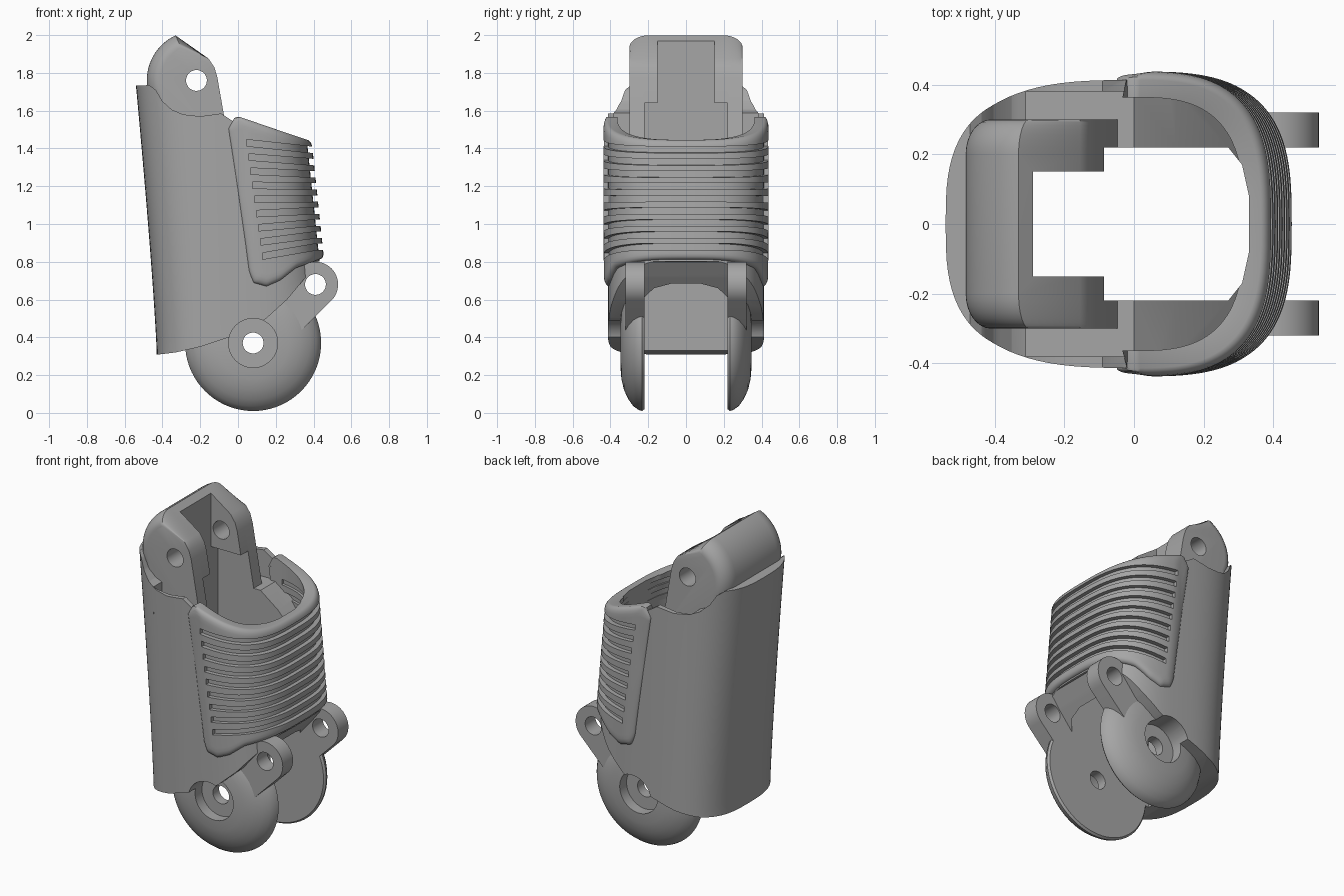
import bpy, bmesh, math
from mathutils import Vector

if "Cube" in bpy.data.objects:
    bpy.data.objects.remove(bpy.data.objects["Cube"], do_unlink=True)

grey = bpy.data.materials.new("matte_grey")
grey.use_nodes = True
COLOR = (0.38, 0.38, 0.38, 1)
grey.diffuse_color = COLOR
grey.node_tree.nodes["Principled BSDF"].inputs["Base Color"].default_value = COLOR


def loft(name, rings, closed=False):
    """Skin a list of equal-length rings; cap the ends unless closed."""
    bm = bmesh.new()
    rows = [[bm.verts.new(p) for p in ring] for ring in rings]
    n = len(rows[0])
    pairs = list(zip(rows, rows[1:])) + ([(rows[-1], rows[0])] if closed else [])
    for a, b in pairs:
        for i in range(n):
            j = (i + 1) % n
            bm.faces.new((a[i], a[j], b[j], b[i]))
    if not closed:
        bm.faces.new(rows[0])
        bm.faces.new(rows[-1])
    bmesh.ops.recalc_face_normals(bm, faces=bm.faces)
    mesh = bpy.data.meshes.new(name)
    bm.to_mesh(mesh)
    bm.free()
    obj = bpy.data.objects.new(name, mesh)
    bpy.context.collection.objects.link(obj)
    return obj


def side_prism(name, pts, y0, y1):
    return loft(name, [[(x, y, z) for x, z in pts] for y in (y0, y1)])


def plan_prism(name, pts, z0, z1):
    return loft(name, [[(x, y, z) for x, y in pts] for z in (z0, z1)])


def arc(cx, cz, r, a0, a1, n):
    angles = [math.radians(a0 + (a1 - a0) * i / n) for i in range(n + 1)]
    return [(cx + r * math.cos(a), cz + r * math.sin(a)) for a in angles]


def pin(cx, cz, r, y0, y1):
    return side_prism("pin_cutter", arc(cx, cz, r, 0, 352.5, 47), y0, y1)


def combine(obj, tool, op="DIFFERENCE"):
    """Apply a boolean and discard the tool."""
    mod = obj.modifiers.new("cut", "BOOLEAN")
    mod.operation, mod.object, mod.solver = op, tool, "EXACT"
    bpy.context.view_layer.objects.active = obj
    bpy.ops.object.modifier_apply(modifier=mod.name)
    bpy.data.objects.remove(tool, do_unlink=True)


def finish(obj, angle=35):
    obj.data.materials.clear()
    obj.data.materials.append(grey)
    for f in obj.data.polygons:
        f.material_index = 0
    bpy.ops.object.select_all(action="DESELECT")
    obj.select_set(True)
    bpy.context.view_layer.objects.active = obj
    bpy.ops.object.shade_smooth_by_angle(angle=math.radians(angle))


def interp(table, x):
    if x <= table[0][0]:
        return table[0][1]
    for (x0, y0), (x1, y1) in zip(table, table[1:]):
        if x <= x1:
            return y0 + (y1 - y0) * (x - x0) / (x1 - x0)
    return table[-1][1]


# Leaning rounded-square cross-section shared by the shell and the pad
def power(v):
    return math.copysign(abs(v) ** (2 / 3), v)


def reach(z, front):
    if front:
        return 0.43 - 0.105 * (z - 0.82)
    return 0.43 + 0.11 * max(0, (z - 0.31) / 1.42) ** 1.2


def section(z, off, ang):
    c, s = math.cos(ang), math.sin(ang)
    return Vector(((reach(z, c > 0) + off) * power(c), (0.413 + off) * power(s), z))


def channel():
    half = [(-0.29, -0.22), (0.27, -0.22), (0.31, -0.17), (0.33, -0.08)]
    return plan_prism("channel_cutter", half + [(x, -y) for x, y in reversed(half)], -0.2, 2.3)


def hopper():
    mouth = [(0.33 * power(math.cos(a)), 0.38 * power(math.sin(a)))
             for a in [math.radians(-90 + 5 * i) for i in range(37)]]
    tool = plan_prism("hopper_cutter", [(-0.31, -0.38)] + mouth + [(-0.31, 0.38)], 0.5, 2.2)
    floor = [(-0.4, 1.42), (0.0, 1.42), (0.12, 1.33), (0.4, 1.02), (0.4, 2.1), (-0.4, 2.1)]
    combine(tool, side_prism("floor_cutter", floor, -0.6, 0.6), "INTERSECT")
    return tool


# Shell: lofted body trimmed by its side outline
shell = loft("shell", [[section(0.22 + 1.6 * k / 30, 0, math.tau * i / 96) for i in range(96)]
                       for k in range(31)])
outline = [(-0.65, 1.73), (-0.47, 1.735), (-0.435, 1.71), (-0.4, 1.65), (-0.35, 1.605),
           (-0.29, 1.58), (-0.2, 1.57), (-0.09, 1.585), (-0.02, 1.54), (0.38, 1.42),
           (0.6, 1.42), (0.6, 0.83), (0.42, 0.8), (0.36, 0.72), (0.26, 0.6), (0.15, 0.5),
           (0.05, 0.44), (-0.05, 0.4), (-0.2, 0.35), (-0.33, 0.32), (-0.43, 0.308), (-0.65, 0.308)]
combine(shell, side_prism("outline_cutter", outline, -0.7, 0.7), "INTERSECT")
combine(shell, channel())
combine(shell, hopper())
for side in (-1, 1):
    combine(shell, pin(0.08, 0.37, 0.13, side * 0.28, side * 0.7))
finish(shell)

# Grip pad: wrapped band with rounded rim, then slotted
LEFT = [(0, 0.085), (0.04, 0.06), (0.12, 0.05), (0.95, -0.05), (1, -0.02)]
BOTTOM = [(0.04, 0.73), (0.08, 0.69), (0.15, 0.67), (0.22, 0.7), (0.3, 0.765), (0.45, 0.82)]
TOP = [(-0.06, 1.54), (0, 1.57), (0.38, 1.44)]


def pad_point(s, v, inner):
    x = interp(LEFT, v)
    z = 0.7 + 0.85 * v
    limit = math.acos(math.copysign((abs(x) / reach(z, x > 0)) ** 1.5, x))
    for _ in range(3):
        x = section(z, 0, s * limit).x
        z = interp(BOTTOM, x) * (1 - v) + interp(TOP, x) * v
    edge = min(0.75 * v, 0.75 * (1 - v), 0.6 * (1 - abs(s)), 0.04) / 0.04
    off = -0.05 if inner else 0.025 * math.sqrt(max(0, 1 - (1 - edge) ** 2))
    return section(z, off, s * limit)


columns = []
heights = [0.5 - 0.5 * math.cos(math.pi * j / 28) for j in range(29)]
for i in range(-40, 41):
    s = math.sin(math.pi / 2 * i / 40)
    columns.append([pad_point(s, v, False) for v in heights]
                   + [pad_point(s, v, True) for v in reversed(heights)])
pad = loft("grip_pad", columns)
for k in range(9):
    t = k / 8
    x0, z0, z1, h = 0.045 + 0.085 * t, 1.43 - 0.6 * t, 1.39 - 0.51 * t, 0.017
    slot = [(x0, z0 - h), (0.42, z1 - h), (0.7, z1 - h), (0.7, z1 + h), (0.42, z1 + h), (x0, z0 + h)]
    combine(pad, side_prism("slot_cutter", slot, -0.7, 0.7))
combine(pad, channel())
finish(pad)


# Upper fork: rounded back, two drilled lugs
def fork_profile(r):
    back = arc(-0.22, 1.76, r, 115, 205, 18)
    return [(-0.04, 1.38), (-0.075, 1.58), (-0.11, 1.78), (-0.125, 1.83), (-0.155, 1.875)] \
        + back + [(-0.22 - 0.85 * r, 1.38)]


layers = []
for k in range(9):
    a = math.pi / 2 * k / 8
    layers.append((0.2 + 0.1 * math.sin(a), 0.19 + 0.073 * math.cos(a)))
layers = [(-y, r) for y, r in reversed(layers)] + layers
fork = loft("upper_fork", [[(x, y, z) for x, z in fork_profile(r)] for y, r in layers])
for half, top in ((0.15, 2.3), (0.22, 1.64)):
    gap = [(-0.29, -half), (0.3, -half), (0.3, half), (-0.29, half)]
    combine(fork, plan_prism("gap_cutter", gap, 1.2, top))
combine(fork, pin(-0.22, 1.76, 0.055, -0.5, 0.5))
finish(fork)

# Lower discs and link arms, one per side
DISC = [(0.055, 0.22), (0.35, 0.22), (0.36, 0.232), (0.355, 0.25), (0.335, 0.278), (0.3, 0.304),
        (0.25, 0.328), (0.19, 0.342), (0.13, 0.347), (0.13, 0.28), (0.055, 0.28)]
for side, label in ((-1, "front"), (1, "back")):
    disc = loft(label + "_disc", [[(x, side * y, z) for x, z in arc(0.08, 0.37, r, 0, 355, 71)]
                                  for r, y in DISC], closed=True)
    finish(disc, 30)
    lug = arc(0.41, 0.68, 0.12, -45, 135, 24) + [(0.115, 0.555), (0.285, 0.385)]
    arm = side_prism(label + "_link_arm", lug, side * 0.22, side * 0.32)
    combine(arm, pin(0.41, 0.68, 0.055, side * 0.1, side * 0.5))
    finish(arm)
